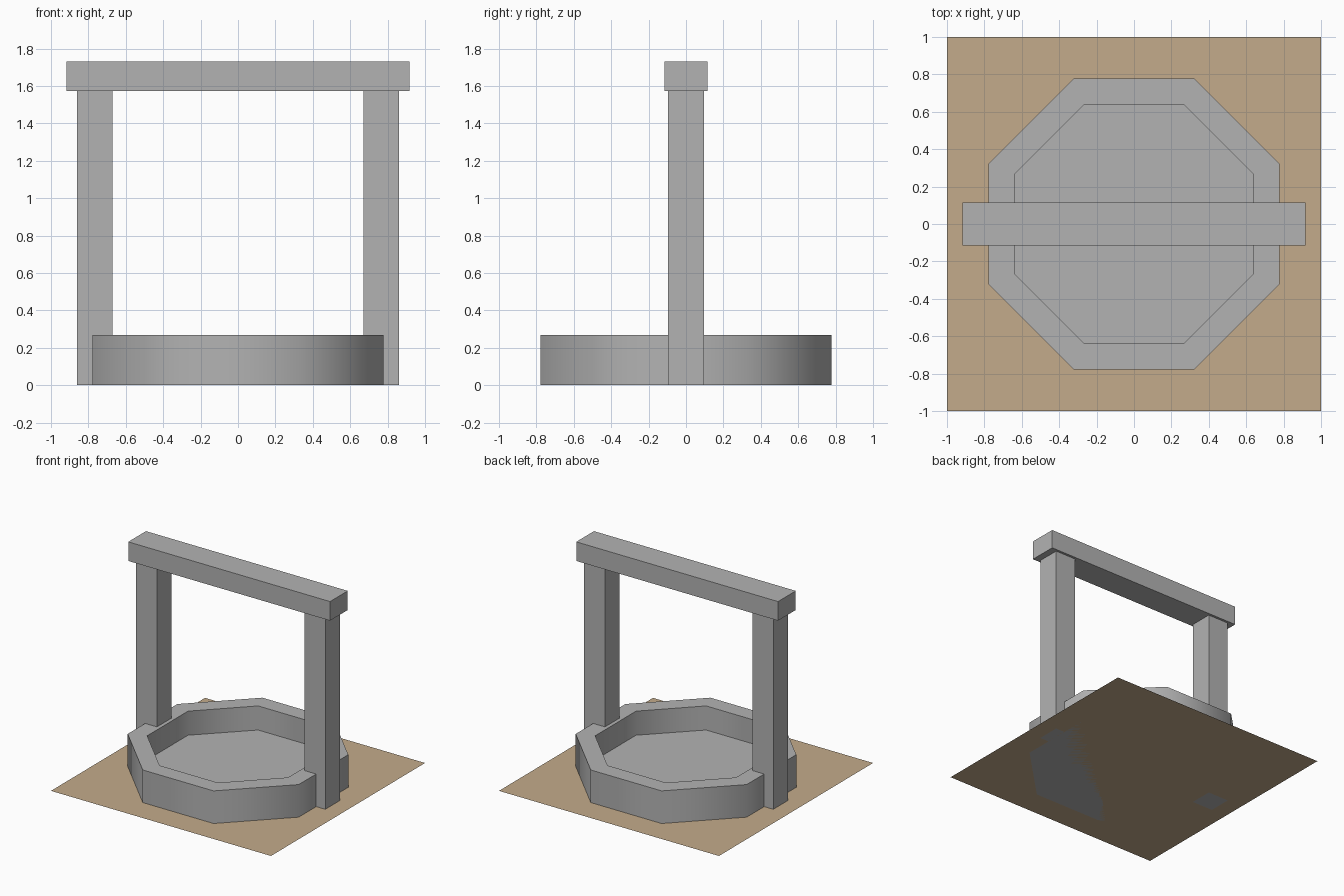
import bpy, bmesh, math

if "Cube" in bpy.data.objects:
    bpy.data.objects.remove(bpy.data.objects["Cube"])


def material(name, rgb):
    m = bpy.data.materials.new(name)
    m.diffuse_color = (*rgb, 1.0)
    m.use_nodes = True
    m.node_tree.nodes["Principled BSDF"].inputs["Base Color"].default_value = m.diffuse_color
    return m


stone = material("grey_stone", (0.45, 0.45, 0.45))
sand = material("tan_sand", (0.55, 0.41, 0.26))


def finish(name, bm, mat):
    bmesh.ops.recalc_face_normals(bm, faces=bm.faces)
    me = bpy.data.meshes.new(name)
    bm.to_mesh(me)
    bm.free()
    ob = bpy.data.objects.new(name, me)
    bpy.context.collection.objects.link(ob)
    me.materials.append(mat)
    return ob


def box(name, x0, x1, half_y, z0, z1, mat):
    bm = bmesh.new()
    bmesh.ops.create_cube(bm, size=1)
    for v in bm.verts:
        v.co.x = x0 if v.co.x < 0 else x1
        v.co.y *= 2 * half_y
        v.co.z = z0 if v.co.z < 0 else z1
    return finish(name, bm, mat)


# Flat sand patch
bm = bmesh.new()
bmesh.ops.create_grid(bm, x_segments=1, y_segments=1, size=1)
ground = finish("sand_patch", bm, sand)

# Octagonal basin: outer wall, rim, inner wall and raised floor
bm = bmesh.new()
rings = []
for apothem, z in ((0.777, 0), (0.777, 0.268), (0.64, 0.268), (0.64, 0.07)):
    r = apothem / math.cos(math.pi / 8)
    rings.append([bm.verts.new((r * math.cos((i + 0.5) * math.pi / 4),
                                r * math.sin((i + 0.5) * math.pi / 4), z))
                  for i in range(8)])
for a, b in zip(rings, rings[1:]):
    for i in range(8):
        j = (i + 1) % 8
        bm.faces.new((a[i], a[j], b[j], b[i]))
bm.faces.new(rings[-1])
bm.faces.new(rings[0][::-1])
basin = finish("basin", bm, stone)
bpy.context.view_layer.objects.active = basin
basin.select_set(True)
bpy.ops.object.shade_smooth_by_angle(angle=math.radians(50))

# Two posts and the crossbeam
box("left_post", -0.86, -0.67, 0.095, 0, 1.573, stone)
box("right_post", 0.67, 0.86, 0.095, 0, 1.573, stone)
box("crossbeam", -0.917, 0.917, 0.115, 1.573, 1.73, stone)
